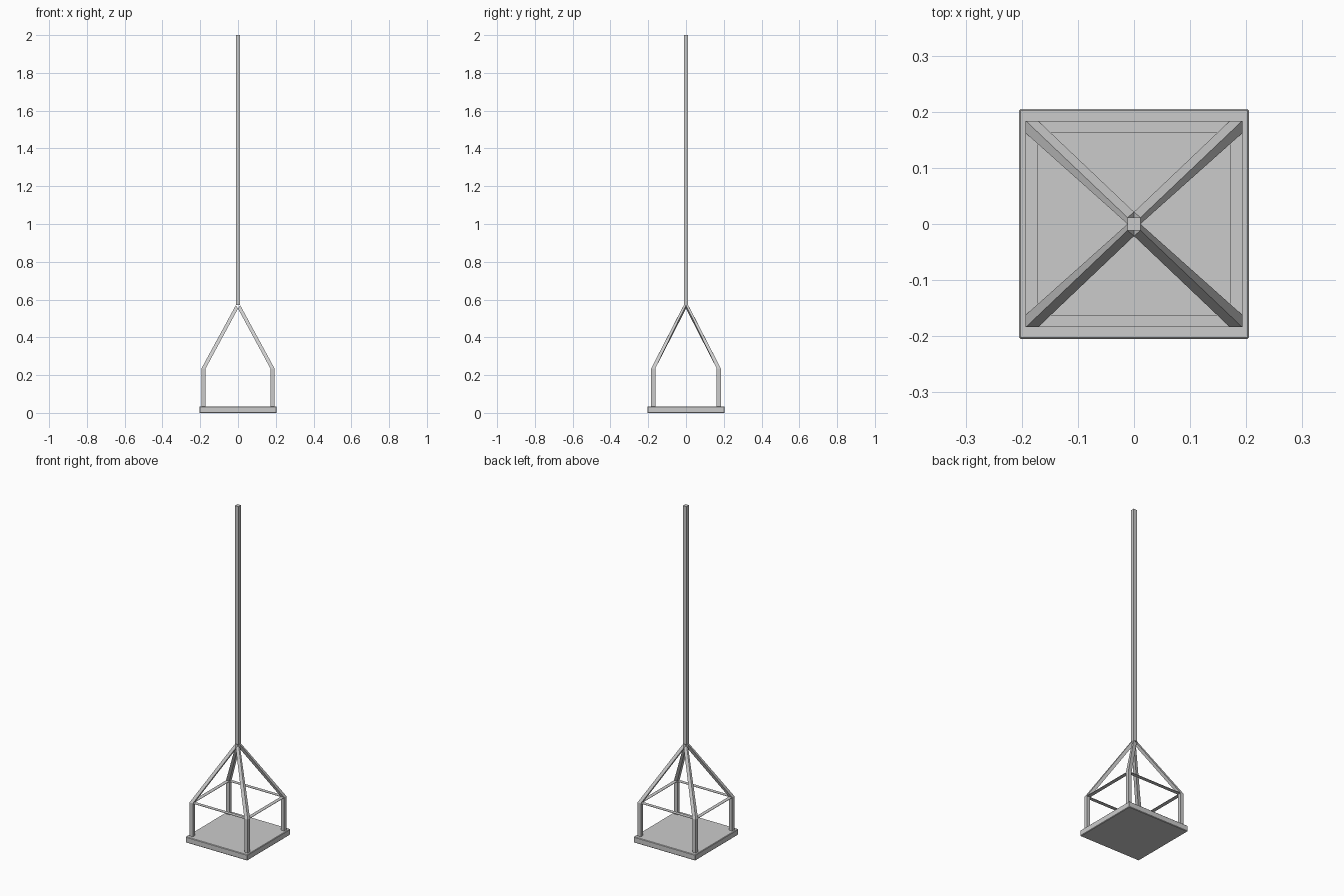
import bpy, bmesh

if "Cube" in bpy.data.objects:
    bpy.data.objects.remove(bpy.data.objects["Cube"])

OX, OY = 0.193, 0.184      # outer corner of the posts
IX, IY = 0.171, 0.162      # inner corner of the posts
BASE_TOP, POST_TOP, APEX = 0.035, 0.236, 0.57
R = 0.0115                 # half width of the pole


def make_object(name, bm):
    bmesh.ops.recalc_face_normals(bm, faces=bm.faces)
    mesh = bpy.data.meshes.new(name)
    bm.to_mesh(mesh)
    bm.free()
    obj = bpy.data.objects.new(name, mesh)
    bpy.context.collection.objects.link(obj)
    return obj


def loft(name, bottom, top):
    """Closed solid between two four-point loops."""
    bm = bmesh.new()
    a = [bm.verts.new(p) for p in bottom]
    b = [bm.verts.new(p) for p in top]
    bm.faces.new(a)
    bm.faces.new(b)
    for i in range(4):
        j = (i + 1) % 4
        bm.faces.new((a[i], a[j], b[j], b[i]))
    return make_object(name, bm)


def rect(x0, x1, y0, y1, z):
    return [(x0, y0, z), (x1, y0, z), (x1, y1, z), (x0, y1, z)]


def box(name, x0, x1, y0, y1, z0, z1):
    return loft(name, rect(x0, x1, y0, y1, z0), rect(x0, x1, y0, y1, z1))


# Base plate with a slim chamfer
base = box("base_plate", -0.205, 0.205, -0.205, 0.205, 0, BASE_TOP)
bevel = base.modifiers.new("chamfer", 'BEVEL')
bevel.width = 0.003
bevel.segments = 1

# Central pole
box("pole", -R, R, -R, R, APEX, 2.0)

for sx, xn in ((-1, "left"), (1, "right")):
    for sy, yn in ((-1, "front"), (1, "back")):
        # Corner post
        ring = [(OX, OY), (IX, OY), (IX, IY), (OX, IY)]
        low = [(sx * x, sy * y, BASE_TOP) for x, y in ring]
        high = [(sx * x, sy * y, POST_TOP) for x, y in ring]
        loft(f"{yn}_{xn}_post", low, high)

        # Sloping brace, mitred against its neighbours under the pole
        tip = [(R, R, APEX), (0, 0.0215, 0.552), (0, 0, 0.552), (R, 0, APEX)]
        loft(f"{yn}_{xn}_brace", high, [(sx * x, sy * y, z) for x, y, z in tip])

# Thin flat rails between the post tops
T = 0.002
for s, yn, xn in ((-1, "front", "left"), (1, "back", "right")):
    y0, y1 = sorted((s * IY, s * OY))
    box(f"{yn}_rail", -IX, IX, y0, y1, POST_TOP - T, POST_TOP)
    x0, x1 = sorted((s * IX, s * OX))
    box(f"{xn}_rail", x0, x1, -IY, IY, POST_TOP - T, POST_TOP)
